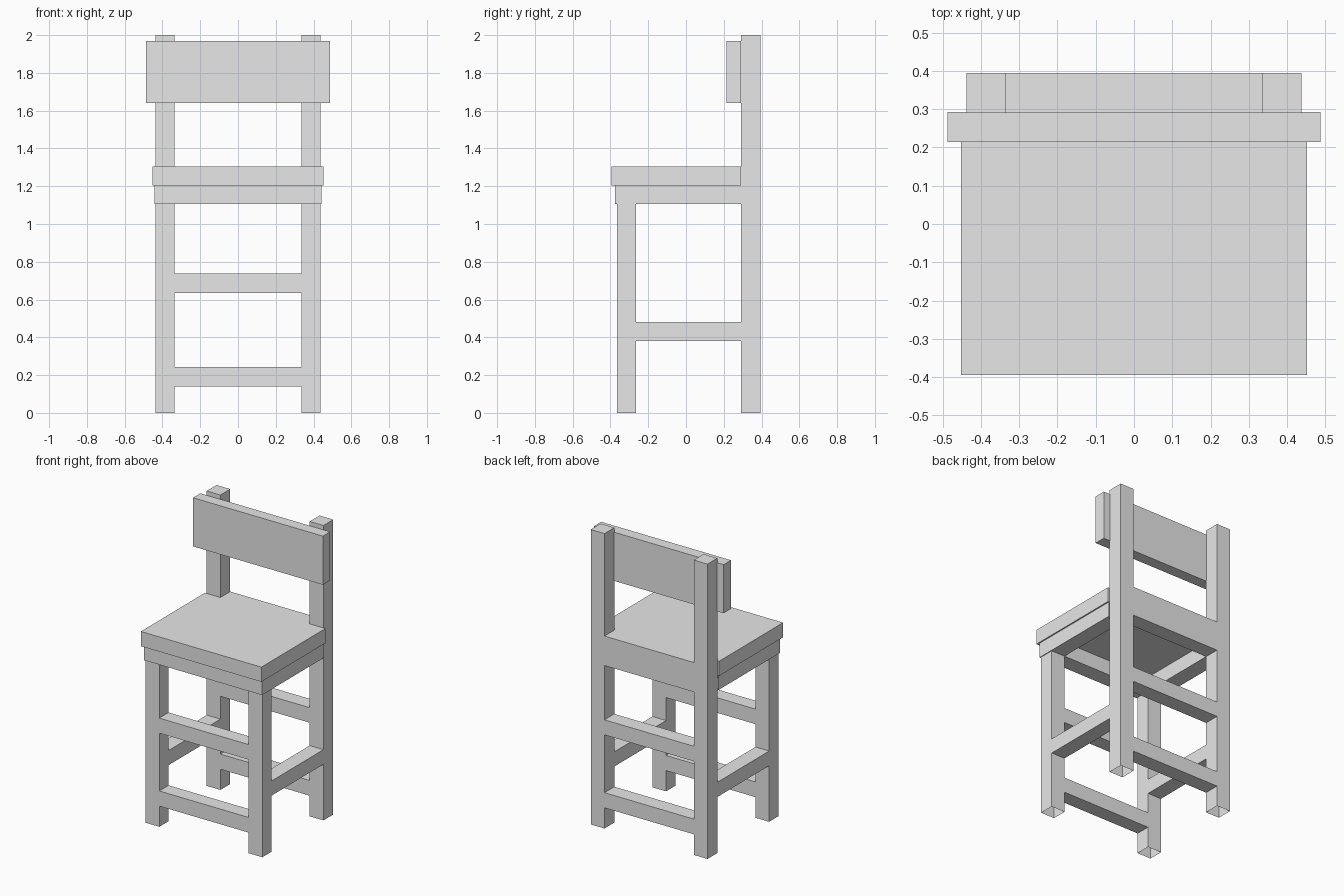
import bpy
import bmesh

if "Cube" in bpy.data.objects:
    bpy.data.objects.remove(bpy.data.objects["Cube"], do_unlink=True)

# Single plain grey finish
grey = bpy.data.materials.new("plain_grey")
grey.use_nodes = True
color = (0.8, 0.8, 0.8, 1.0)
grey.diffuse_color = color
grey.node_tree.nodes["Principled BSDF"].inputs["Base Color"].default_value = color


def box(name, xs, ys, zs, open_sides=()):
    """Box between the given x, y, z ranges; open_sides lists (axis, sign) faces left out."""
    bm = bmesh.new()
    bmesh.ops.create_cube(bm, size=1)
    left_out = [f for f in bm.faces
                if any(f.normal[axis] * sign > 0.5 for axis, sign in open_sides)]
    bmesh.ops.delete(bm, geom=left_out, context='FACES_ONLY')
    for v in bm.verts:
        for axis, (low, high) in enumerate((xs, ys, zs)):
            v.co[axis] = low if v.co[axis] < 0 else high
    mesh = bpy.data.meshes.new(name)
    bm.to_mesh(mesh)
    bm.free()
    mesh.materials.append(grey)
    obj = bpy.data.objects.new(name, mesh)
    bpy.context.collection.objects.link(obj)
    return obj


def side_range(sign, inner, outer):
    return tuple(sorted((sign * inner, sign * outer)))


INNER, OUTER = 0.335, 0.438
FRONT = (-0.365, -0.265)
BACK = (0.29, 0.395)
APRON_Z = (1.105, 1.205)
SEAT_TOP = 1.305
ENDS_X = ((0, 1), (0, -1))
ENDS_Y = ((1, 1), (1, -1))
BOTTOM = ((2, -1),)
between = (-INNER, INNER)

# Legs, side stretchers and side aprons
for side, s in (("left", 1), ("right", -1)):
    leg_x = side_range(s, INNER, OUTER)
    box(f"front_leg_{side}", leg_x, FRONT, (0, APRON_Z[0]), BOTTOM)
    box(f"back_leg_{side}", leg_x, BACK, (0, 2), BOTTOM)
    box(f"side_stretcher_{side}", leg_x, (FRONT[1], BACK[0]), (0.38, 0.48), ENDS_Y)
    box(f"side_apron_{side}", side_range(s, INNER, 0.443),
        (FRONT[1], BACK[0]), APRON_Z, ENDS_Y)

# Front and back stretchers
for place, depth in (("front", FRONT), ("back", BACK)):
    for level, z in (("lower", (0.14, 0.243)), ("upper", (0.635, 0.737))):
        box(f"{place}_{level}_stretcher", between, depth, z, ENDS_X)

# Front apron, back rail, seat and backrest
box("front_apron", (-0.443, 0.443), (-0.375, FRONT[1]), APRON_Z)
box("back_rail", between, BACK, (APRON_Z[0], SEAT_TOP), ENDS_X)
box("seat", (-0.452, 0.452), (-0.395, BACK[0]), (APRON_Z[1], SEAT_TOP))
box("backrest", (-0.487, 0.487), (0.214, 0.292), (1.64, 1.97))
